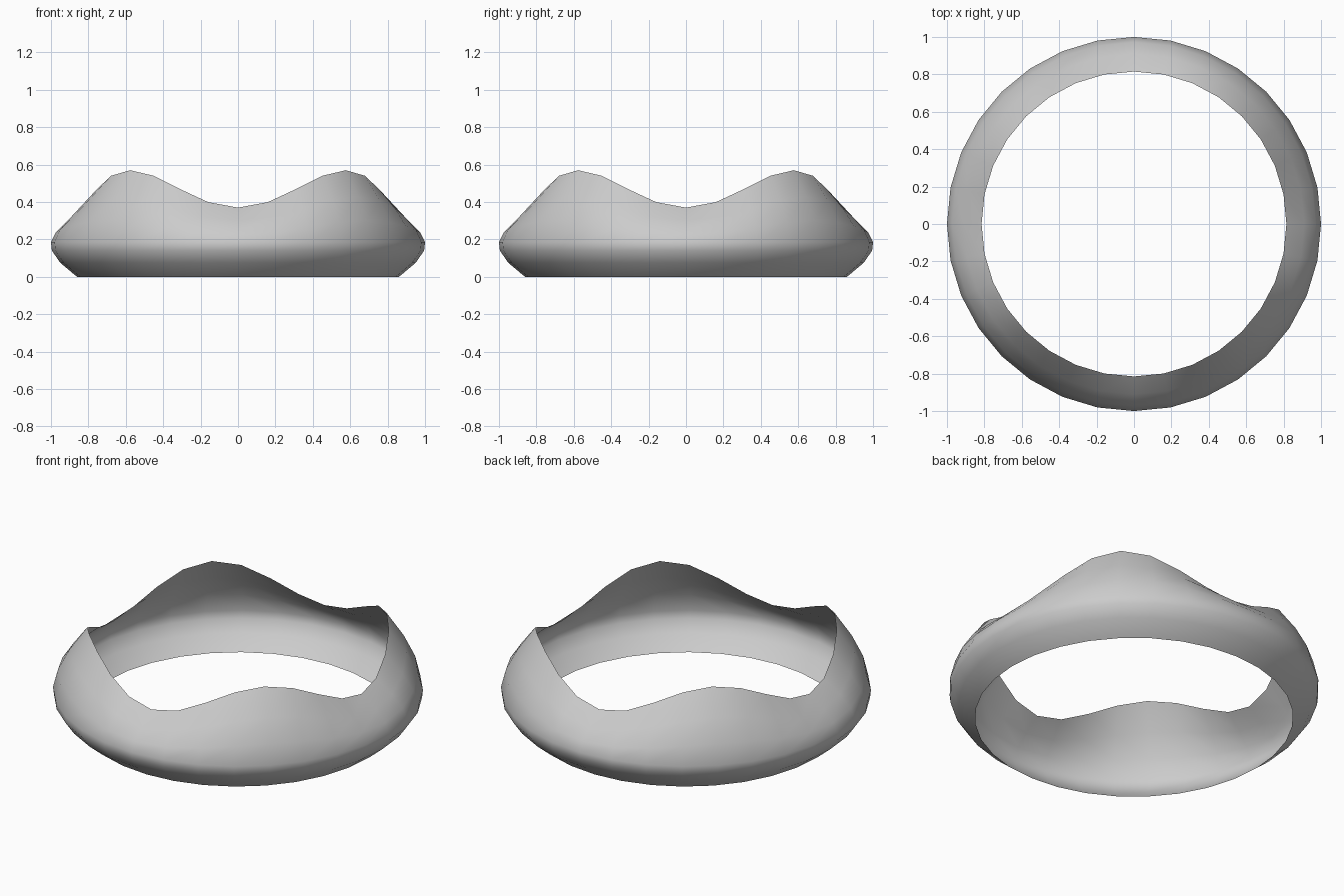
import bpy, bmesh
from math import cos, sin, pi

if "Cube" in bpy.data.objects:
    bpy.data.objects.remove(bpy.data.objects["Cube"])

SIDES = 32
# (radius, height) of the level lower rows
LOWER = [(0.86, 0.0), (0.875, 0.012), (0.95, 0.075), (0.995, 0.14), (1.0, 0.185)]
# (radius, fraction of the way up to the wavy rim)
UPPER = [(0.972, 0.3), (0.91, 0.63), (0.815, 1.0)]


def rim_height(a):
    # four crests on the diagonals, four dips on the axes
    return 0.47 - 0.1 * cos(4 * a)


bm = bmesh.new()
rows = []
for r, z in LOWER:
    rows.append([bm.verts.new((r * cos(2 * pi * i / SIDES), r * sin(2 * pi * i / SIDES), z))
                 for i in range(SIDES)])
base = LOWER[-1][1]
for r, f in UPPER:
    row = []
    for i in range(SIDES):
        a = 2 * pi * i / SIDES
        row.append(bm.verts.new((r * cos(a), r * sin(a), base + f * (rim_height(a) - base))))
    rows.append(row)

# thin open shell between the rows
for low, high in zip(rows, rows[1:]):
    for i in range(SIDES):
        j = (i + 1) % SIDES
        bm.faces.new((low[i], low[j], high[j], high[i])).smooth = True

mesh = bpy.data.meshes.new("wavy_ring_band")
bm.to_mesh(mesh)
bm.free()
ring = bpy.data.objects.new("wavy_ring_band", mesh)
bpy.context.collection.objects.link(ring)
